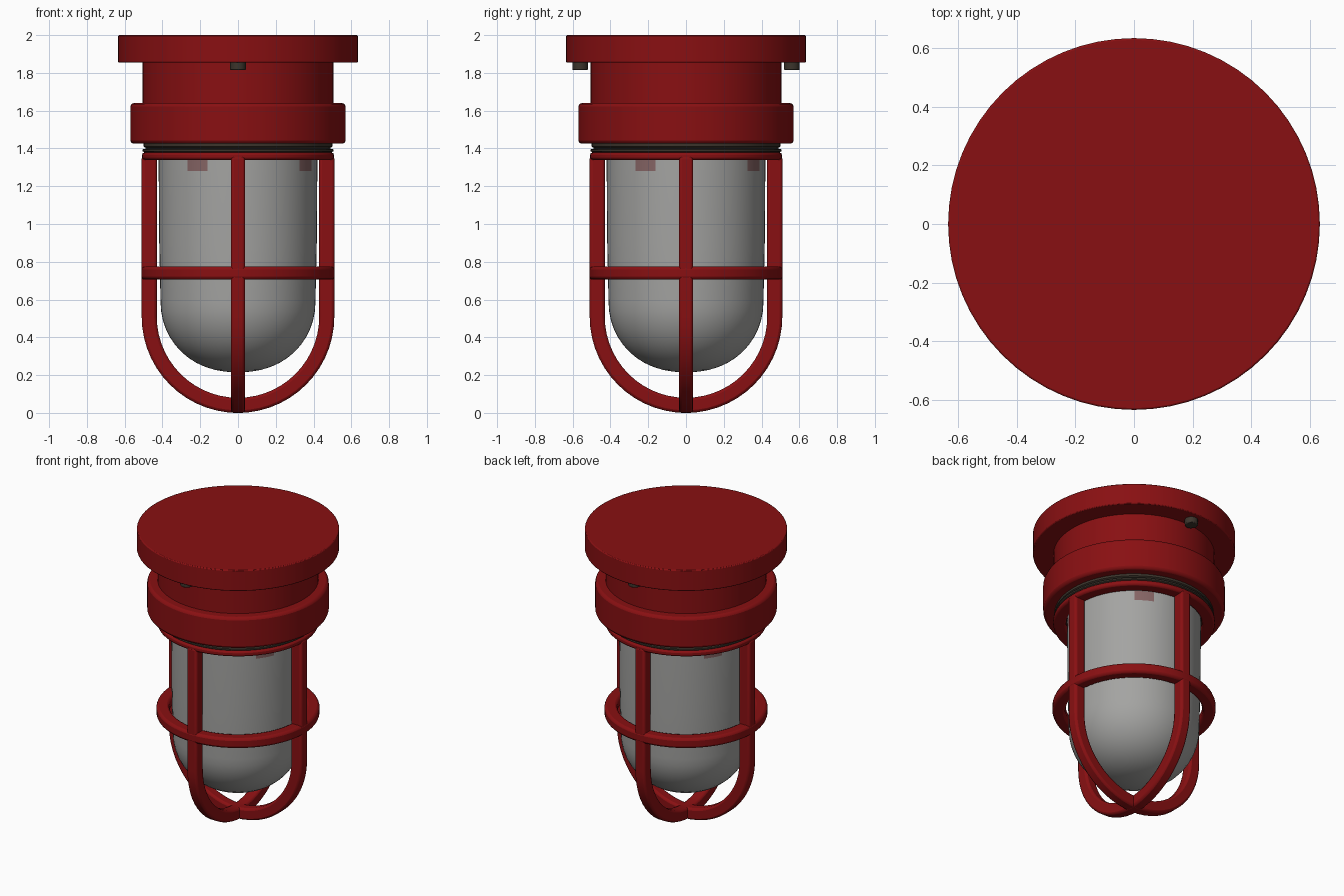
import bpy, bmesh
from math import sin, cos, pi, atan2, degrees

cube = bpy.data.objects.get("Cube")
if cube:
    bpy.data.objects.remove(cube, do_unlink=True)


def material(name, colour):
    m = bpy.data.materials.new(name)
    m.use_nodes = True
    m.diffuse_color = (*colour, 1)
    bsdf = m.node_tree.nodes["Principled BSDF"]
    bsdf.inputs["Base Color"].default_value = (*colour, 1)
    bsdf.inputs["Roughness"].default_value = 0.6
    return m


RED = material("red paint", (0.25, 0.005, 0.006))
GLASS = material("frosted glass", (0.37, 0.37, 0.36))
DARK = material("dark rubber", (0.045, 0.035, 0.025))
PINK = material("red tinted glass", (0.24, 0.13, 0.13))


def finish(bm, name, mats, bevel=0.0, angle=35):
    bmesh.ops.recalc_face_normals(bm, faces=bm.faces)
    mesh = bpy.data.meshes.new(name)
    bm.to_mesh(mesh)
    bm.free()
    ob = bpy.data.objects.new(name, mesh)
    bpy.context.collection.objects.link(ob)
    for m in mats:
        mesh.materials.append(m)
    if bevel:
        mod = ob.modifiers.new("soft edges", "BEVEL")
        mod.width = bevel
        mod.segments = 2
        mod.limit_method = "ANGLE"
        mod.angle_limit = 0.7
    bpy.ops.object.select_all(action="DESELECT")
    ob.select_set(True)
    bpy.context.view_layer.objects.active = ob
    bpy.ops.object.shade_smooth_by_angle(angle=angle * pi / 180)
    return ob


def skin(bm, rings, closed):
    """Bridge successive vertex rings; cap the ends when not closed."""
    n = len(rings[0])
    pairs = list(zip(rings, rings[1:]))
    if closed:
        pairs.append((rings[-1], rings[0]))
    for a, b in pairs:
        for i in range(n):
            j = (i + 1) % n
            bm.faces.new((a[i], a[j], b[j], b[i]))
    if not closed:
        bm.faces.new(rings[0])
        bm.faces.new(rings[-1])


def lathe(name, profile, mat, bevel=0.0, closed=False, segments=64, centre=(0, 0)):
    """Turn (radius, z) points around a vertical axis."""
    bm = bmesh.new()
    rings = [[bm.verts.new((centre[0] + r * cos(2 * pi * i / segments),
                            centre[1] + r * sin(2 * pi * i / segments), z))
              for i in range(segments)] for r, z in profile]
    skin(bm, rings, closed)
    return finish(bm, name, [mat], bevel)


def band(name, inner, outer, low, high, bevel=0.012):
    return lathe(name, [(inner, low), (outer, low), (outer, high), (inner, high)],
                 RED, bevel, closed=True)


# Mounting plate, neck and collar
lathe("mounting_plate", [(0.635, 1.855), (0.635, 2.0)], RED, 0.006)
lathe("neck", [(0.505, 1.6), (0.505, 1.87)], RED)
lathe("collar", [(0.57, 1.425), (0.57, 1.64)], RED, 0.018)

# Ridged gasket under the collar
lathe("gasket", [(0.49, 1.375), (0.505, 1.385), (0.505, 1.395), (0.485, 1.4),
                 (0.5, 1.41), (0.5, 1.43)], DARK)

# Mounting bolts under the plate
for side, y in (("front", -0.56), ("back", 0.56)):
    lathe(side + "_bolt", [(0.042, 1.815), (0.042, 1.87)], DARK, 0.006,
          segments=12, centre=(0, y))

# Glass globe: tapered cylinder ending in a dome
globe = [(0.42, 1.39), (0.42, 1.345), (0.42, 1.28), (0.417, 0.9)]
for k in range(12):
    a = k / 12 * pi / 2
    globe.append((0.41 * cos(a) ** 0.9, 0.585 - 0.37 * sin(a)))
globe.append((0.012, 0.215))
glass = lathe("glass_globe", globe, GLASS)
glass.data.materials.append(PINK)
for f in glass.data.polygons:
    c = f.center
    turn = degrees(atan2(c.y, c.x)) % 90
    if 1.28 < c.z < 1.345 and abs(turn - 58) < 10:
        f.material_index = 1

# Guard hoops
band("guard_top_ring", 0.425, 0.508, 1.34, 1.378)
band("guard_middle_ring", 0.43, 0.512, 0.705, 0.775, 0.016)


def guard_arch(name, turn):
    """U-shaped square bar running under the globe."""
    top, bend, mid, half = 1.36, 0.51, 0.47, 0.04
    steps = 28
    stations = [(0, top)]
    stations += [(pi * k / steps, bend) for k in range(steps + 1)]
    stations += [(pi, top)]
    bm = bmesh.new()
    rings = []
    for a, base in stations:
        ring = []
        for dr, w in ((-half, -half), (half, -half), (half, half), (-half, half)):
            u, z = (mid + dr) * cos(a), base - (mid + dr) * sin(a)
            w *= 0.94
            ring.append(bm.verts.new((u * cos(turn) - w * sin(turn),
                                      u * sin(turn) + w * cos(turn), z)))
        rings.append(ring)
    skin(bm, rings, False)
    finish(bm, name, [RED], 0.014)


guard_arch("guard_arch_side_to_side", 0)
guard_arch("guard_arch_front_to_back", pi / 2)
